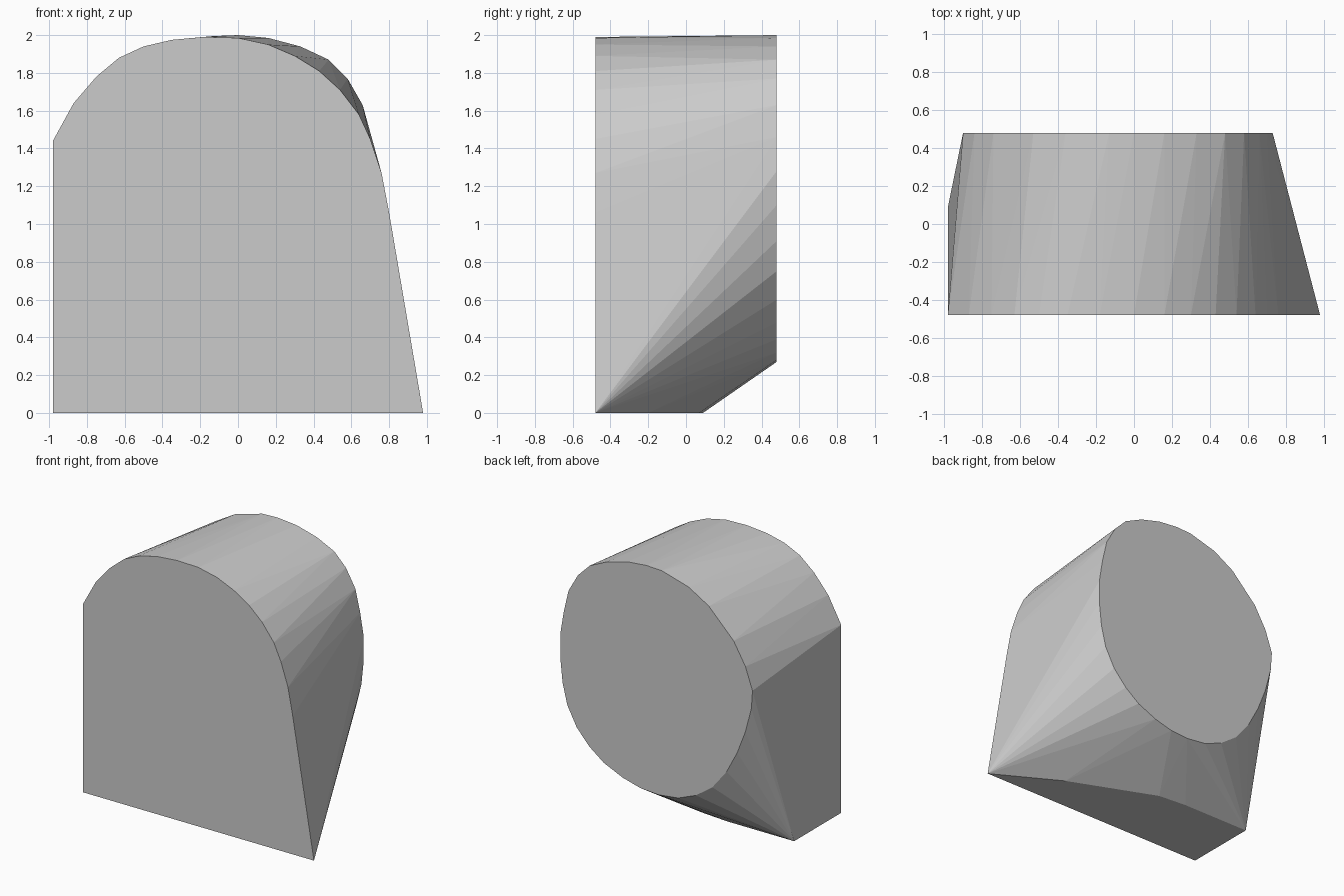
import bpy
import bmesh
import math

default_cube = bpy.data.objects.get("Cube")
if default_cube:
    bpy.data.objects.remove(default_cube, do_unlink=True)

# Shared proportions
HALF_WIDTH = 0.98
HALF_DEPTH = 0.48

# Arched front outline, as (x, z), from left foot over the crown to right foot
front_arch = [
    (-HALF_WIDTH, 0), (-HALF_WIDTH, 1.44), (-.87, 1.64), (-.75, 1.78),
    (-.63, 1.88), (-.5, 1.94), (-.35, 1.975), (-.18, 1.99), (0, 1.985),
    (.16, 1.95), (.3, 1.89), (.43, 1.81), (.54, 1.71), (.64, 1.58),
    (.7, 1.45), (.76, 1.27), (.8, 1.06), (HALF_WIDTH, 0),
]

# Rounded back outline, as (x, z), clockwise from the crown
back_oval = [
    (0, 2), (.16, 1.985), (.33, 1.94), (.48, 1.87), (.58, 1.77), (.66, 1.63),
    (.7, 1.46), (.73, 1.28), (.73, 1.1), (.71, .91), (.67, .75), (.59, .6),
    (.48, .48), (.36, .39), (.2, .32), (.05, .28), (-.1, .27), (-.27, .29),
    (-.42, .35), (-.56, .45), (-.68, .6), (-.77, .77), (-.84, .95),
    (-.89, 1.14), (-.9, 1.28), (-.84, 1.45), (-.74, 1.62), (-.53, 1.83),
    (-.36, 1.93), (-.13, 1.995),
]

# Rear edge of the flat base, as (x, y)
base_edge = [(.48, -.2), (-.18, .07), (-.41, .09), (-HALF_WIDTH, .09)]


def make_material(name, colour):
    material = bpy.data.materials.new(name)
    material.use_nodes = True
    material.diffuse_color = colour
    shader = material.node_tree.nodes["Principled BSDF"]
    shader.inputs["Base Color"].default_value = colour
    return material


def make_hull(name, points, material):
    """Wrap the points in a faceted skin with clean flat end faces."""
    bm = bmesh.new()
    for point in points:
        bm.verts.new(point)
    hull = bmesh.ops.convex_hull(bm, input=bm.verts[:])
    unused = {v for v in hull["geom_interior"] + hull["geom_unused"]
              if isinstance(v, bmesh.types.BMVert)}
    bmesh.ops.delete(bm, geom=list(unused), context="VERTS")
    bmesh.ops.dissolve_limit(bm, angle_limit=math.radians(.2),
                             verts=bm.verts[:], edges=bm.edges[:])
    bmesh.ops.recalc_face_normals(bm, faces=bm.faces[:])
    mesh = bpy.data.meshes.new(name)
    bm.to_mesh(mesh)
    bm.free()
    mesh.materials.append(material)
    body = bpy.data.objects.new(name, mesh)
    bpy.context.collection.objects.link(body)
    return body


# Solid body running from the arched front to the oval back
points = [(x, -HALF_DEPTH, z) for x, z in front_arch]
points += [(x, HALF_DEPTH, z) for x, z in back_oval]
points += [(x, y, 0) for x, y in base_edge]
grey = make_material("plain grey", (.6, .6, .6, 1))
make_hull("tapered_arch_block", points, grey)
